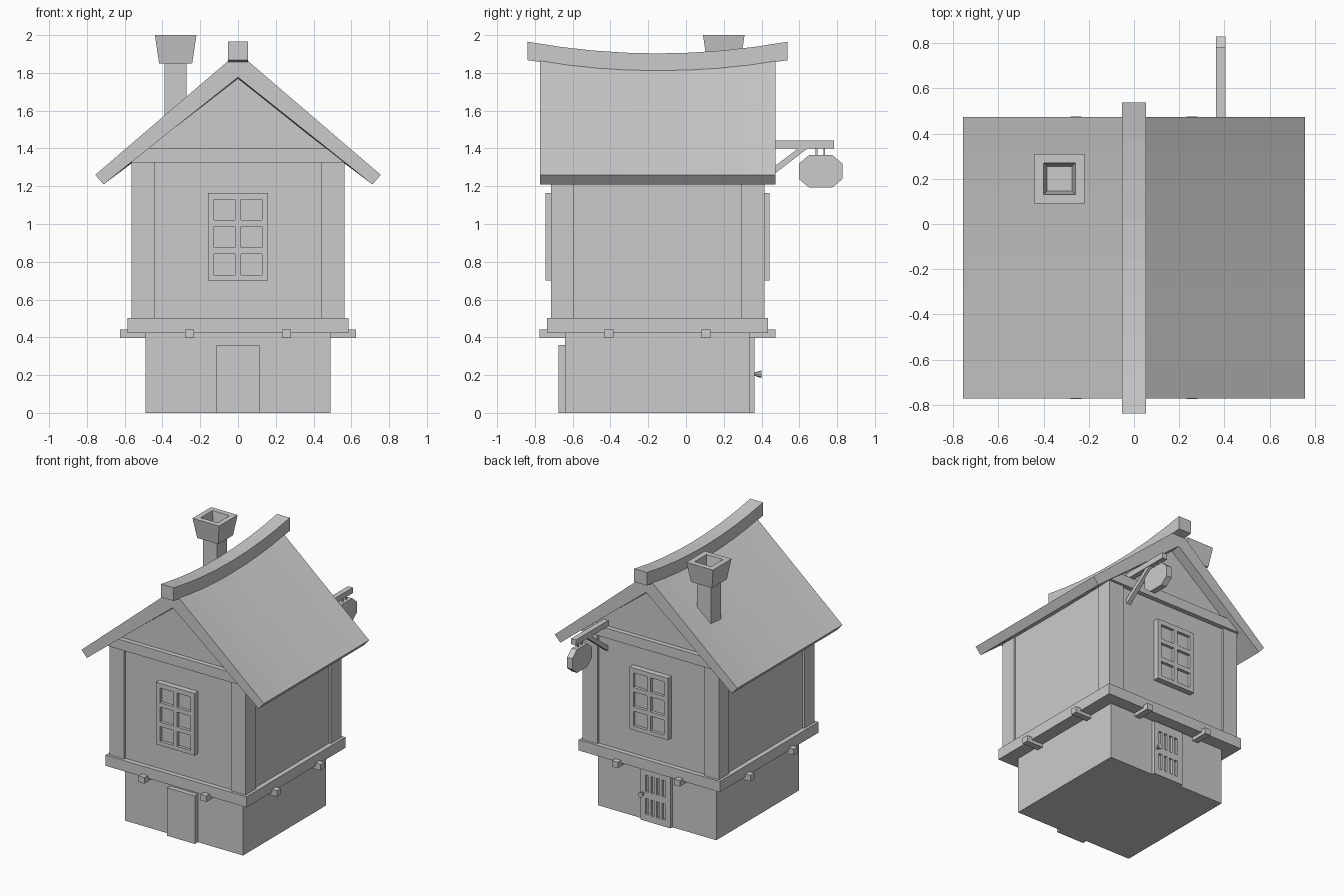
import bpy, bmesh
from math import radians
from mathutils import Matrix, Vector

if "Cube" in bpy.data.objects:
    bpy.data.objects.remove(bpy.data.objects["Cube"])

YC = -0.15  # centre of the house in depth


def finish(name, bm):
    bmesh.ops.recalc_face_normals(bm, faces=bm.faces)
    me = bpy.data.meshes.new(name)
    bm.to_mesh(me)
    bm.free()
    ob = bpy.data.objects.new(name, me)
    bpy.context.collection.objects.link(ob)
    return ob


def loft(name, rings):
    """Skin a list of equal closed rings and cap both ends."""
    bm = bmesh.new()
    vs = [[bm.verts.new(p) for p in r] for r in rings]
    n = len(vs[0])
    for a, b in zip(vs, vs[1:]):
        for i in range(n):
            j = (i + 1) % n
            bm.faces.new((a[i], a[j], b[j], b[i]))
    bm.faces.new(vs[0])
    bm.faces.new(vs[-1])
    return finish(name, bm)


def box(name, x0, x1, y0, y1, z0, z1):
    return loft(name, [[(x0, y0, z), (x1, y0, z), (x1, y1, z), (x0, y1, z)] for z in (z0, z1)])


def prism_y(name, pts, y0, y1):
    return loft(name, [[(x, y, z) for x, z in pts] for y in (y0, y1)])


def prism_x(name, pts, x0, x1):
    return loft(name, [[(x, y, z) for y, z in pts] for x in (x0, x1)])


def square(r, z, c=(0, 0)):
    return [(c[0] + i * r, c[1] + j * r, z) for i, j in ((-1, -1), (1, -1), (1, 1), (-1, 1))]


def panel(name, xs, zs, y_face, thick, depth, side):
    """Plate with recessed cells; odd columns and rows of the cut lists are sunk."""
    bm = bmesh.new()
    g = [[bm.verts.new((x, y_face, z)) for x in xs] for z in zs]
    cells = []
    for r in range(len(zs) - 1):
        for c in range(len(xs) - 1):
            q = [g[r][c], g[r][c + 1], g[r + 1][c + 1], g[r + 1][c]]
            f = bm.faces.new(q if side < 0 else q[::-1])
            if r % 2 and c % 2:
                cells.append(f)
    bm.normal_update()
    # rim back to the wall
    edges = [e for e in bm.edges if e.is_boundary]
    ext = bmesh.ops.extrude_edge_only(bm, edges=edges)
    rim = [v for v in ext["geom"] if isinstance(v, bmesh.types.BMVert)]
    bmesh.ops.translate(bm, verts=rim, vec=(0, -side * thick, 0))
    bmesh.ops.contextual_create(bm, geom=[e for e in bm.edges if e.is_boundary])
    bm.normal_update()
    bmesh.ops.inset_individual(bm, faces=cells, thickness=0, depth=-depth)
    return finish(name, bm)


# stone base, floor slab and joists
box("base", -0.49, 0.49, YC - 0.49, YC + 0.49, 0, 0.43)
box("floor_slab", -0.585, 0.585, YC - 0.585, YC + 0.585, 0.422, 0.502)
for s in (-1, 1):
    c = s * 0.257
    box("joist_long", c - 0.024, c + 0.024, YC - 0.625, YC + 0.625, 0.397, 0.442)
    box("joist_cross", -0.625, 0.625, YC + c - 0.024, YC + c + 0.024, 0.397, 0.442)

# walls with gables, corner posts, gable beams
W = 0.55
prism_y("walls", [(-W, 0.5), (W, 0.5), (W, 1.36), (0, 1.79), (-W, 1.36)], YC - W, YC + W)
for sx in (-1, 1):
    for sy in (-1, 1):
        x = sorted((sx * 0.443, sx * 0.565))
        y = sorted((YC + sy * 0.445, YC + sy * 0.566))
        box("corner_post", *x, *y, 0.5, 1.4)
for s in (-1, 1):
    y = sorted((YC + s * 0.53, YC + s * 0.585))
    prism_y("gable_beam", [(-0.565, 1.325), (0.565, 1.325), (0.50, 1.4), (-0.50, 1.4)], *y)

# windows front and back
cols = [-0.16, -0.127, -0.015, 0.015, 0.127, 0.16]
rows = [0.70, 0.73, 0.842, 0.875, 0.987, 1.02, 1.13, 1.165]
for s in (-1, 1):
    panel("window", cols, rows, YC + s * 0.593, 0.05, 0.022, s)

# front door, slatted back door and knob
box("front_door", -0.115, 0.115, -0.675, -0.6, 0, 0.36)
slots = [-0.125]
for i in range(4):
    c = -0.069 + i * 0.046
    slots += [c - 0.013, c + 0.013]
slots.append(0.125)
panel("back_door", slots, [0, 0.05, 0.17, 0.22, 0.345, 0.41], 0.363, 0.03, 0.018, 1)
bm = bmesh.new()
bmesh.ops.create_cone(bm, cap_ends=True, segments=8, radius1=0.008, radius2=0.02, depth=0.04,
                      matrix=Matrix.Translation((0.1, 0.38, 0.205)) @ Matrix.Rotation(radians(-90), 4, 'X'))
finish("door_knob", bm)

# sagging roof: two slopes in one cross-section, straight eaves
N = 8
rings = []
for i in range(N + 1):
    t = i / N * 2 - 1
    d = 0.055 * (1 - t * t)
    y = YC + t * 0.623
    rings.append([(x, y, z) for x, z in (
        (0, 1.908 - d), (0.756, 1.26), (0.712, 1.21), (0, 1.777 - d * 0.6),
        (-0.712, 1.21), (-0.756, 1.26))])
loft("roof", rings)

# curved ridge beam
rings = []
for i in range(N + 1):
    t = i / N * 2 - 1
    y = YC + t * 0.688
    top, low = 1.903 + 0.062 * t * t, 1.812 + 0.055 * t * t
    rings.append([(-0.053, y, low), (0.053, y, low), (0.053, y, top), (-0.053, y, top)])
loft("ridge_beam", rings)

# chimney with flared hollow cap
C = (-0.33, 0.2)
loft("chimney_stem", [square(0.058, 1.5, C), square(0.058, 1.86, C)])
loft("chimney_cap", [square(0.0875, 1.85, C), square(0.11, 2.0, C),
                     square(0.07, 2.0, C), square(0.055, 1.9, C)])

# hanging sign on a braced arm
SX = 0.384
box("sign_arm", SX - 0.02, SX + 0.02, 0.39, 0.783, 1.4, 1.442)
prism_x("sign_brace", [(0.39, 1.205), (0.39, 1.245), (0.60, 1.405), (0.65, 1.405)], SX - 0.016, SX + 0.016)
octo = [(0.06, 0.087), (0.116, 0.04), (0.116, -0.04), (0.06, -0.087)]
octo += [(-a, -b) for a, b in octo]
prism_x("sign_board", [(0.713 + a, 1.279 + b) for a, b in octo], SX - 0.022, SX + 0.022)
for y in (0.69, 0.732):
    box("sign_hanger", SX - 0.005, SX + 0.005, y - 0.005, y + 0.005, 1.36, 1.405)
